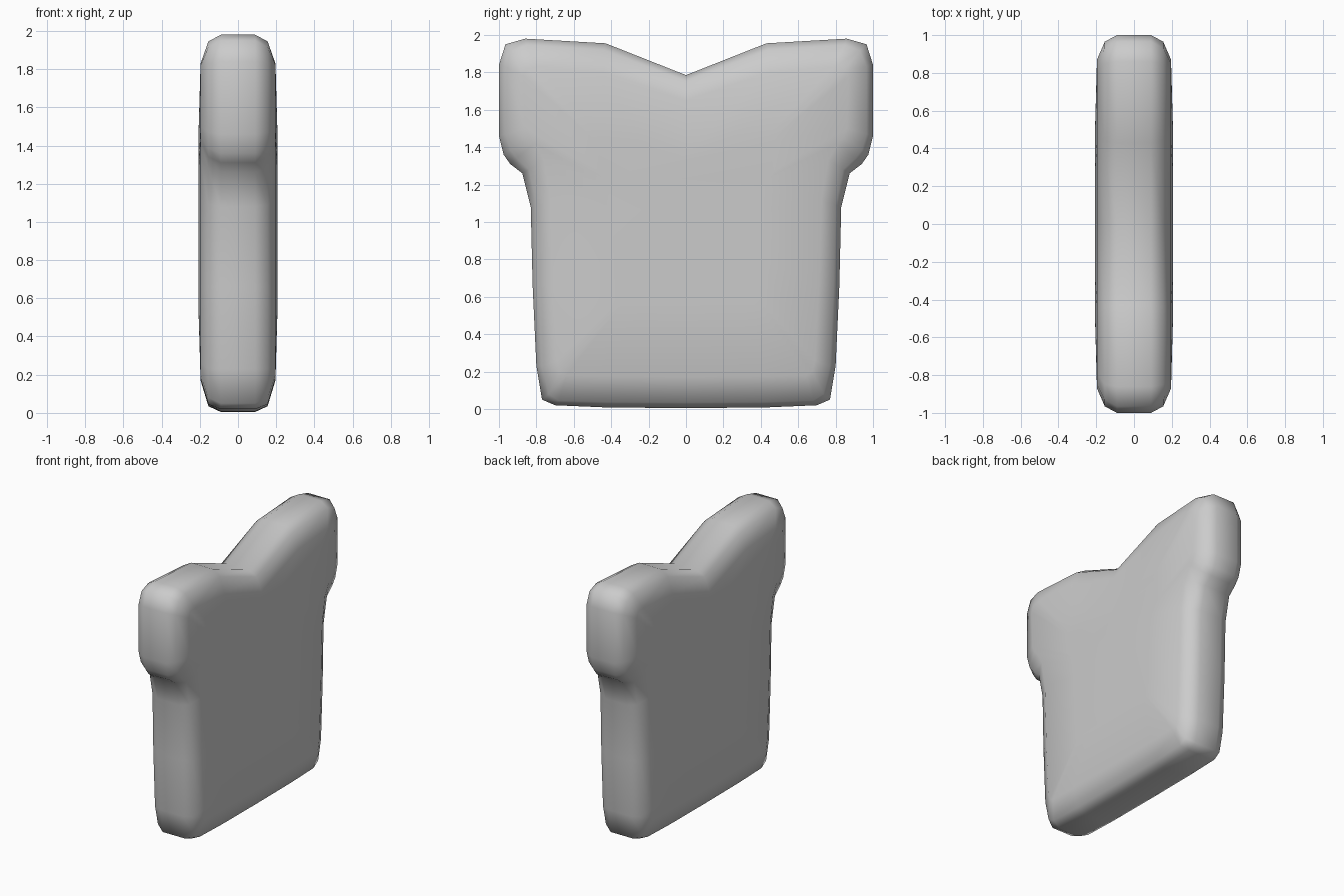
import bpy, bmesh

if "Cube" in bpy.data.objects:
    bpy.data.objects.remove(bpy.data.objects["Cube"])

# half outlines (y, z) from bottom centre round to the notch: rim, shoulder, face edge
rim = [(0, .005), (.42, .008), (.70, .02), (.77, .05), (.80, .23), (.82, .66), (.83, 1.08),
       (.875, 1.26), (.94, 1.31), (.975, 1.36), (1, 1.46), (1, 1.84), (.965, 1.95),
       (.86, 1.98), (.43, 1.955), (0, 1.785)]
shoulder = [(0, .035), (.42, .037), (.68, .045), (.735, .08), (.77, .23), (.79, .66), (.80, 1.09),
            (.84, 1.28), (.905, 1.34), (.94, 1.385), (.965, 1.47), (.965, 1.83), (.93, 1.915),
            (.85, 1.945), (.44, 1.92), (0, 1.75)]
face = [(0, .17), (.42, .175), (.64, .18), (.675, .20), (.69, .26), (.71, .66), (.725, 1.12),
        (.76, 1.33), (.81, 1.42), (.84, 1.45), (.86, 1.50), (.87, 1.78), (.85, 1.82),
        (.79, 1.83), (.44, 1.80), (0, 1.65)]
centre = [(y * .55, 1 + (z - 1) * .55) for y, z in face]

# cross-section through the thickness: outline and x position
half = [(rim, .09), (shoulder, .155), (face, .196), (centre, .207)]
layers = [(p, -x) for p, x in reversed(half)] + half

bm = bmesh.new()
rings = []
for pts, x in layers:
    loop = pts + [(-y, z) for y, z in reversed(pts[1:-1])]
    rings.append([bm.verts.new((x, y, z)) for y, z in loop])

# skin between layers, then close both broad faces
n = len(rings[0])
for a, b in zip(rings, rings[1:]):
    for i in range(n):
        j = (i + 1) % n
        bm.faces.new((a[i], a[j], b[j], b[i]))
bm.faces.new(rings[0])
bm.faces.new(rings[-1])
bmesh.ops.recalc_face_normals(bm, faces=bm.faces)
for f in bm.faces:
    f.smooth = True

mesh = bpy.data.meshes.new("notched_slab")
bm.to_mesh(mesh)
bm.free()
slab = bpy.data.objects.new("notched_slab", mesh)
bpy.context.collection.objects.link(slab)
